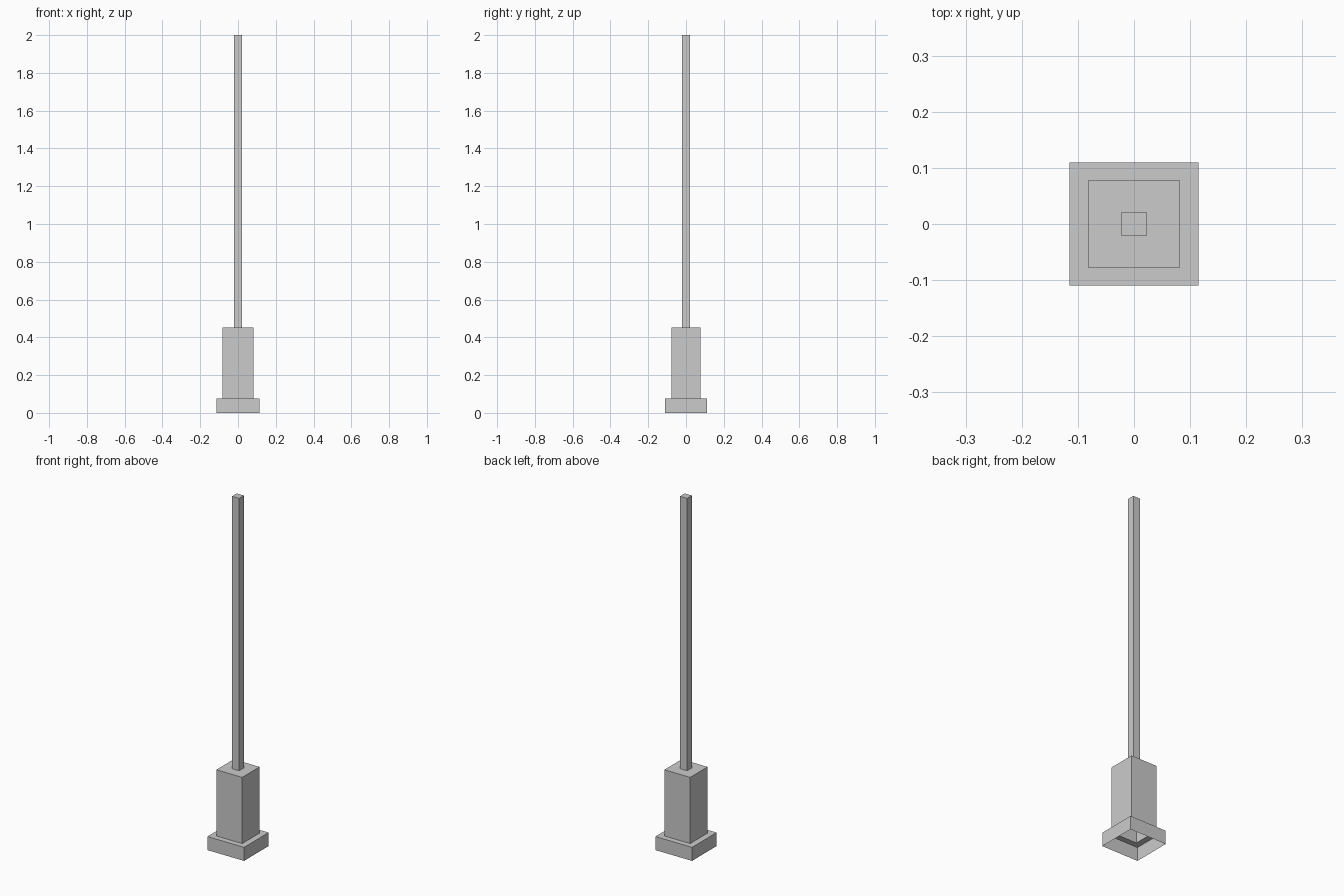
import bpy
import bmesh

if "Cube" in bpy.data.objects:
    bpy.data.objects.remove(bpy.data.objects["Cube"])

# Stepped square outline from ground to tip: half width x, half width y, height
PROFILE = [
    (0.115, 0.110, 0.0),    # foot bottom
    (0.115, 0.110, 0.077),  # foot top
    (0.081, 0.078, 0.077),  # pedestal bottom
    (0.081, 0.078, 0.453),  # pedestal top
    (0.022, 0.021, 0.453),  # pole bottom
    (0.022, 0.021, 2.0),    # pole tip
]

bm = bmesh.new()


def ring(hx, hy, z):
    corners = ((-1, -1), (1, -1), (1, 1), (-1, 1))
    return [bm.verts.new((sx * hx, sy * hy, z)) for sx, sy in corners]


# Walls and ledges: a hollow shell, open underneath
rings = [ring(*step) for step in PROFILE]
for low, high in zip(rings, rings[1:]):
    for i in range(4):
        j = (i + 1) % 4
        bm.faces.new((low[i], low[j], high[j], high[i]))

# Pole cap
bm.faces.new(rings[-1])

mesh = bpy.data.meshes.new("post_with_pedestal")
bm.to_mesh(mesh)
bm.free()
post = bpy.data.objects.new("post_with_pedestal", mesh)
bpy.context.collection.objects.link(post)
